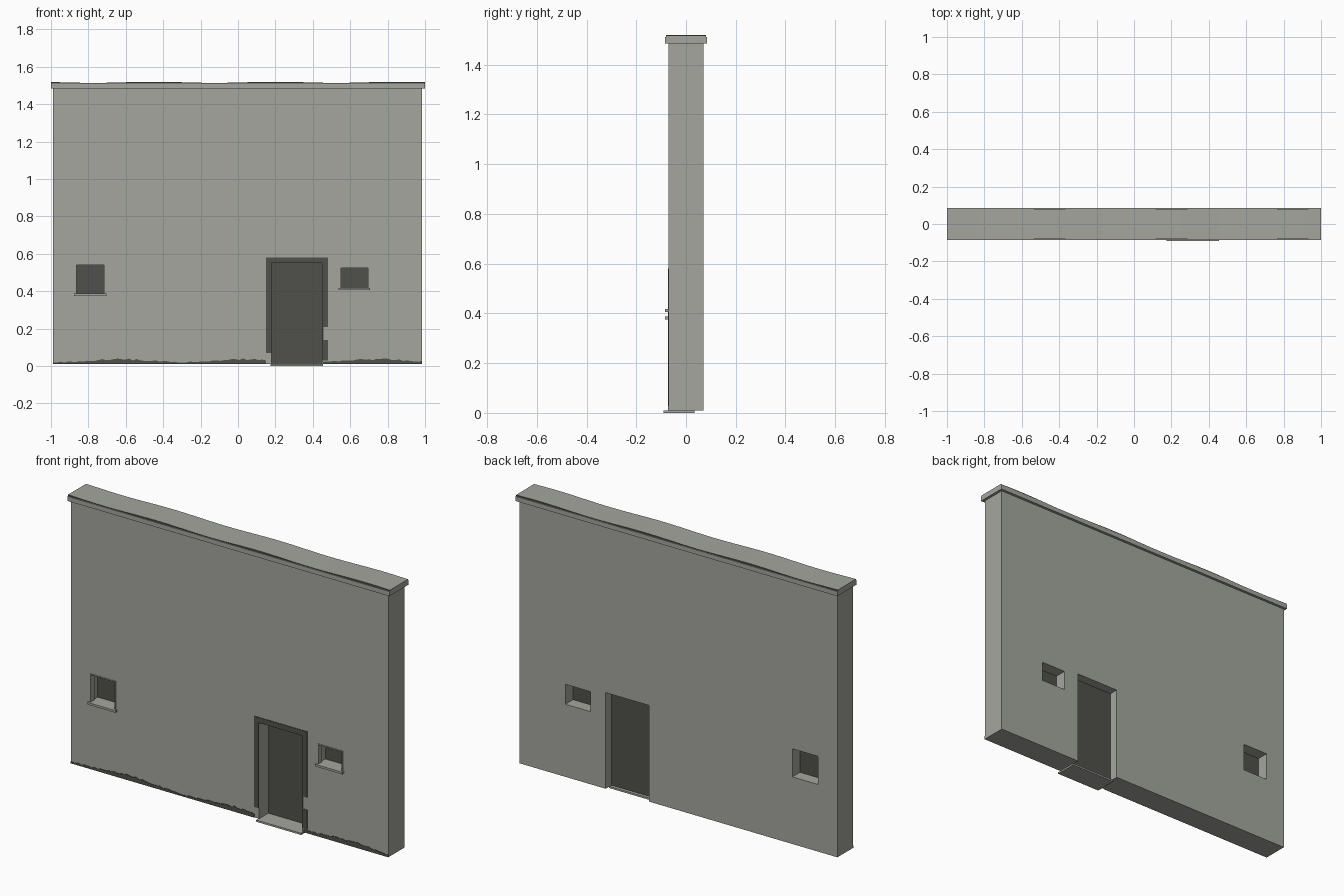
import bpy, bmesh, math, random

if "Cube" in bpy.data.objects:
    bpy.data.objects.remove(bpy.data.objects["Cube"], do_unlink=True)
random.seed(7)


def material(name, rgb):
    m = bpy.data.materials.new(name)
    m.use_nodes = True
    m.diffuse_color = (*rgb, 1)
    m.node_tree.nodes["Principled BSDF"].inputs["Base Color"].default_value = (*rgb, 1)
    return m


PLASTER = material("grey plaster", (0.37, 0.38, 0.34))
DARK = material("dark grey", (0.08, 0.083, 0.07))


def make(name, bm, *mats):
    bmesh.ops.recalc_face_normals(bm, faces=bm.faces)
    me = bpy.data.meshes.new(name)
    bm.to_mesh(me)
    bm.free()
    for m in mats:
        me.materials.append(m)
    ob = bpy.data.objects.new(name, me)
    bpy.context.collection.objects.link(ob)
    return ob


def extrude_xz(name, points, y0, y1, *mats):
    """Solid from an outline in the wall plane, running from y0 to y1."""
    bm = bmesh.new()
    face = bm.faces.new([bm.verts.new((x, y0, z)) for x, z in points])
    ext = bmesh.ops.extrude_face_region(bm, geom=[face])["geom"]
    for v in ext:
        if isinstance(v, bmesh.types.BMVert):
            v.co.y = y1
    return make(name, bm, *mats)


def box(name, x0, x1, y0, y1, z0, z1, mat=PLASTER):
    return extrude_xz(name, [(x0, z0), (x1, z0), (x1, z1), (x0, z1)], y0, y1, mat)


# Openings: name, x range, z range
DOOR = ("door", 0.18, 0.45, 0.0, 0.55)
WINDOWS = [("right_window", -0.87, -0.71, 0.387, 0.545),
           ("left_window", 0.545, 0.70, 0.418, 0.53)]
FRONT, BACK = -0.07, 0.07

# Wall with the openings cut through
wall = box("wall", -0.99, 0.985, FRONT, BACK, 0.01, 1.49)
for name, x0, x1, z0, z1 in [DOOR] + WINDOWS:
    cutter = box(name + "_cutter", x0, x1, -0.2, 0.2, z0 - (0.1 if name == "door" else 0), z1)
    cutter.hide_render = True
    cutter.hide_set(True)
    mod = wall.modifiers.new(name, 'BOOLEAN')
    mod.object = cutter
    mod.solver = 'EXACT'
bpy.context.view_layer.update()
cut = bpy.data.meshes.new_from_object(wall.evaluated_get(bpy.context.evaluated_depsgraph_get()))
wall.modifiers.clear()
wall.data = cut
for ob in [o for o in bpy.data.objects if o.name.endswith("_cutter")]:
    bpy.data.objects.remove(ob, do_unlink=True)

# Coping with a worn, gently waving top layer
box("coping", -1, 1, -0.085, 0.085, 1.485, 1.511)
n = 48
xs = [-1 + 2 * i / n for i in range(n + 1)]
wave = [(x, 1.517 + 0.003 * math.cos((x + 0.45) * math.tau / 0.65)) for x in xs]
top = extrude_xz("coping_top", [(1, 1.511), (-1, 1.511)] + wave, -0.08, 0.08, PLASTER, DARK)
for p in top.data.polygons:
    p.material_index = int(abs(p.normal.y) > 0.9)

# Door leaf and threshold
box("door_leaf", 0.18, 0.45, 0.012, 0.018, 0.01, 0.55, DARK)
box("threshold", 0.175, 0.455, -0.09, 0.035, 0, 0.01)

# Painted door surround, worn through in places
for i, (x0, x1, z0, z1) in enumerate([(0.15, 0.18, 0.07, 0.58), (0.18, 0.45, 0.55, 0.58),
                                      (0.45, 0.48, 0.21, 0.58), (0.45, 0.48, 0.03, 0.14),
                                      (0.45, 0.457, 0.14, 0.21)]):
    box(f"door_surround_{i + 1}", x0, x1, FRONT - 0.003, FRONT, z0, z1, DARK)

# Window panes, thin rims and sills
for name, x0, x1, z0, z1 in WINDOWS:
    box(name + "_pane", x0, x1, -0.003, 0.003, z0, z1, DARK)
    for side, a in (("side_a", x0), ("side_b", x1 - 0.006)):
        box(f"{name}_rim_{side}", a, a + 0.006, FRONT - 0.003, FRONT + 0.03, z0, z1)
    box(name + "_rim_top", x0, x1, FRONT - 0.003, FRONT + 0.03, z1 - 0.006, z1)
    box(name + "_sill", x0 - 0.007, x1 + 0.007, -0.085, FRONT + 0.03, z0 - 0.012, z0)

# Ragged damp band along the foot of the front
for part, start, end in (("right", -0.99, 0.15), ("left", 0.455, 0.985)):
    steps = int((end - start) / 0.02)
    edge = []
    for i in range(steps + 1):
        x = start + (end - start) * i / steps
        z = 0.029 + 0.007 * math.sin(9 * x + 1) + random.uniform(-0.005, 0.005)
        edge.append((x, z))
    extrude_xz(f"damp_band_{part}", [(end, 0.01), (start, 0.01)] + edge, FRONT - 0.003, FRONT, DARK)
